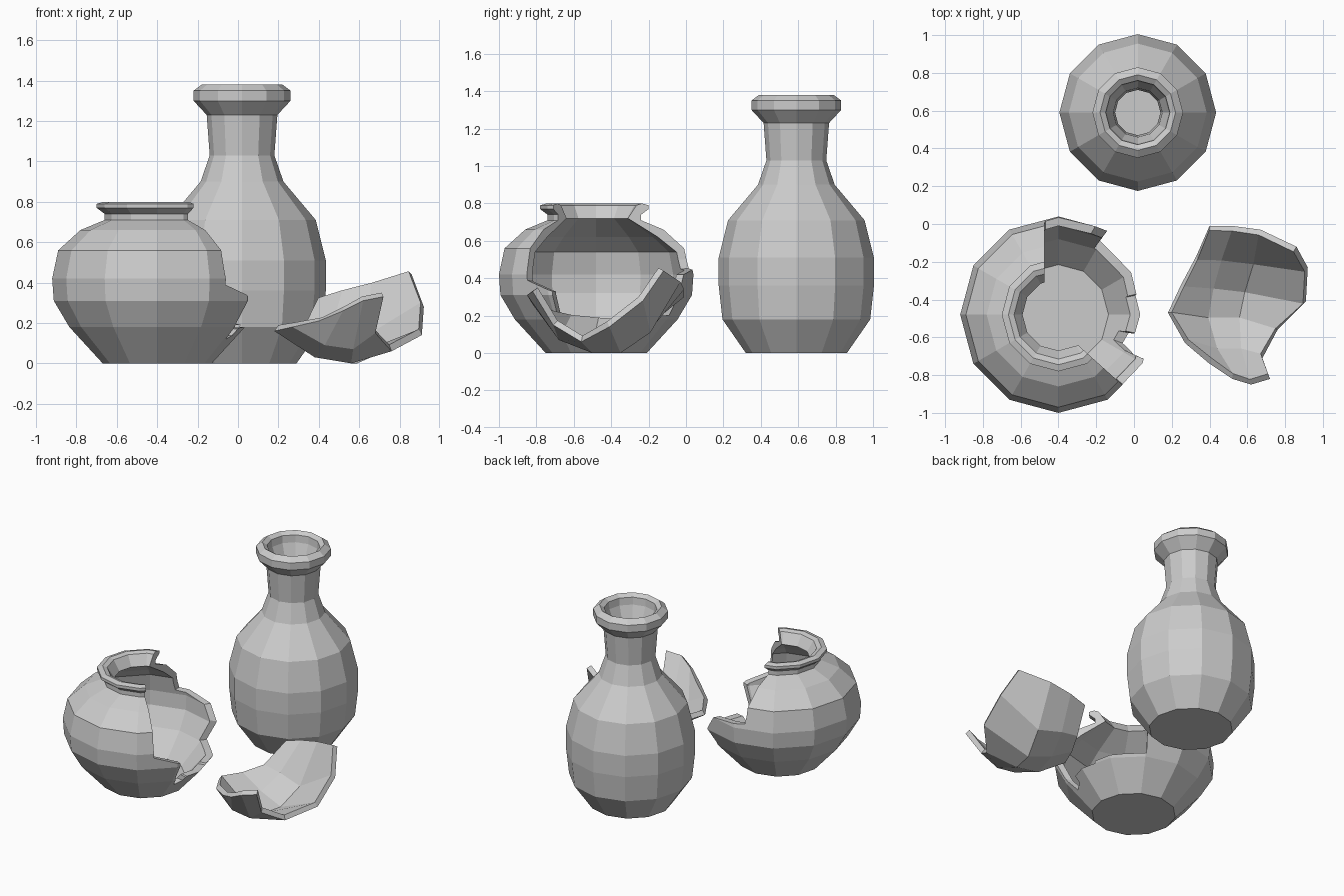
import bpy, bmesh, math
from mathutils import Vector

old = bpy.data.objects.get("Cube")
if old:
    bpy.data.objects.remove(old, do_unlink=True)

SIDES = 12

# One plain clay colour
clay = bpy.data.materials.new("grey clay")
clay.use_nodes = True
clay_colour = (0.6, 0.6, 0.6, 1)
clay.diffuse_color = clay_colour
clay.node_tree.nodes["Principled BSDF"].inputs["Base Color"].default_value = clay_colour


def add_object(name, bm, location=(0, 0, 0)):
    """Turn a bmesh into a flat shaded clay object."""
    mesh = bpy.data.meshes.new(name)
    bm.to_mesh(mesh)
    bm.free()
    mesh.materials.append(clay)
    obj = bpy.data.objects.new(name, mesh)
    obj.location = location
    bpy.context.collection.objects.link(obj)
    return obj


def bridge(bm, first, second, closed=True):
    """Join two vertex rows with quads."""
    count = len(first)
    for i in range(count if closed else count - 1):
        j = (i + 1) % count
        bm.faces.new((first[i], first[j], second[j], second[i]))


def lathe(name, profile, location):
    """Turn a (radius, height) profile, capped at both ends."""
    bm = bmesh.new()
    rings = []
    for radius, height in profile:
        ring = []
        for k in range(SIDES):
            angle = math.tau * k / SIDES
            ring.append(bm.verts.new((radius * math.cos(angle), radius * math.sin(angle), height)))
        rings.append(ring)
    for lower, upper in zip(rings, rings[1:]):
        bridge(bm, lower, upper)
    bm.faces.new(rings[0])
    bm.faces.new(rings[-1])
    bmesh.ops.recalc_face_normals(bm, faces=bm.faces)
    return add_object(name, bm, location)


def apply_modifiers(obj):
    """Bake the modifiers into the mesh."""
    bpy.context.view_layer.update()
    graph = bpy.context.evaluated_depsgraph_get()
    mesh = bpy.data.meshes.new_from_object(obj.evaluated_get(graph))
    obj.modifiers.clear()
    obj.data = mesh
    mesh.materials.clear()
    mesh.materials.append(clay)
    for polygon in mesh.polygons:
        polygon.material_index = 0
        polygon.use_smooth = False


# Tall vase: outer wall, rim, then the inside down to the floor
vase_outer = [(.27, 0), (.395, .18), (.415, .36), (.415, .51), (.365, .71), (.205, .9),
              (.16, 1.03), (.175, 1.23), (.24, 1.3), (.24, 1.35), (.2, 1.38)]
vase_inner = [(.17, 1.36), (.165, 1.31), (.13, 1.22), (.12, 1.03), (.165, .89), (.32, .69),
              (.37, .5), (.37, .37), (.35, .19), (.25, .05)]
lathe("tall_vase", vase_outer + vase_inner, (.02, .59, 0))

# Round pot with a flared lip
pot_outer = [(.27, 0), (.435, .18), (.512, .31), (.52, .42), (.49, .56), (.38, .66),
             (.26, .71), (.26, .74), (.3, .77), (.3, .79), (.265, .8)]
pot_inner = [(.235, .79), (.19, .72), (.35, .62), (.45, .54), (.475, .42), (.468, .32),
             (.4, .2), (.265, .05)]
pot = lathe("broken_pot", pot_outer + pot_inner, (-.4, -.48, 0))

# Jagged breach: a sweep of radial sections, each (angle, height of the broken edge)
breach = [(-42, .46), (-24, .33), (-20, .12), (-12, .17), (12, .18),
          (35, .2), (53, .2), (60, .42), (90, .5)]
bm = bmesh.new()
sections = []
for degrees, edge in breach:
    angle = math.radians(degrees)
    out = Vector((math.cos(angle), math.sin(angle), 0))
    low, high = Vector((0, 0, edge)), Vector((0, 0, 2))
    corners = (out * .02 + low, out * 1.2 + low, out * 1.2 + high, out * .02 + high)
    sections.append([bm.verts.new(corner) for corner in corners])
for first, second in zip(sections, sections[1:]):
    bridge(bm, first, second)
bm.faces.new(sections[0])
bm.faces.new(sections[-1])
bmesh.ops.triangulate(bm, faces=bm.faces)
bmesh.ops.recalc_face_normals(bm, faces=bm.faces)
cutter = add_object("breach_cutter", bm, (-.475, -.48, 0))
cutter.hide_render = True

cut = pot.modifiers.new("breach", "BOOLEAN")
cut.operation = "DIFFERENCE"
cut.solver = "EXACT"
cut.object = cutter
apply_modifiers(pot)
bpy.data.objects.remove(cutter, do_unlink=True)

# Curved shard lying on its outer side: rows across it, from the left end to the right
shard_rows = [
    [(.40, -.74, .21), (.27, -.63, .18), (.18, -.47, .16), (.25, -.32, .15), (.33, -.17, .17), (.4, -.01, .3)],
    [(.52, -.82, .26), (.43, -.68, .09), (.38, -.5, .03), (.41, -.33, .06), (.46, -.17, .15), (.52, -.01, .34)],
    [(.62, -.85, .31), (.57, -.68, .07), (.56, -.5, 0), (.59, -.35, 0), (.64, -.19, .11), (.67, -.03, .38)],
    [(.72, -.82, .33), (.68, -.71, .15), (.76, -.56, .06), (.91, -.41, .14), (.92, -.23, .28), (.86, -.12, .44)],
]
bm = bmesh.new()
rows = [[bm.verts.new(point) for point in row] for row in shard_rows]
for first, second in zip(rows, rows[1:]):
    bridge(bm, first, second, closed=False)
bm.normal_update()
if sum(face.normal.z for face in bm.faces) < 0:
    bmesh.ops.reverse_faces(bm, faces=bm.faces)
shard = add_object("pot_shard", bm)
wall = shard.modifiers.new("wall", "SOLIDIFY")
wall.thickness = .035
wall.offset = 1
apply_modifiers(shard)
